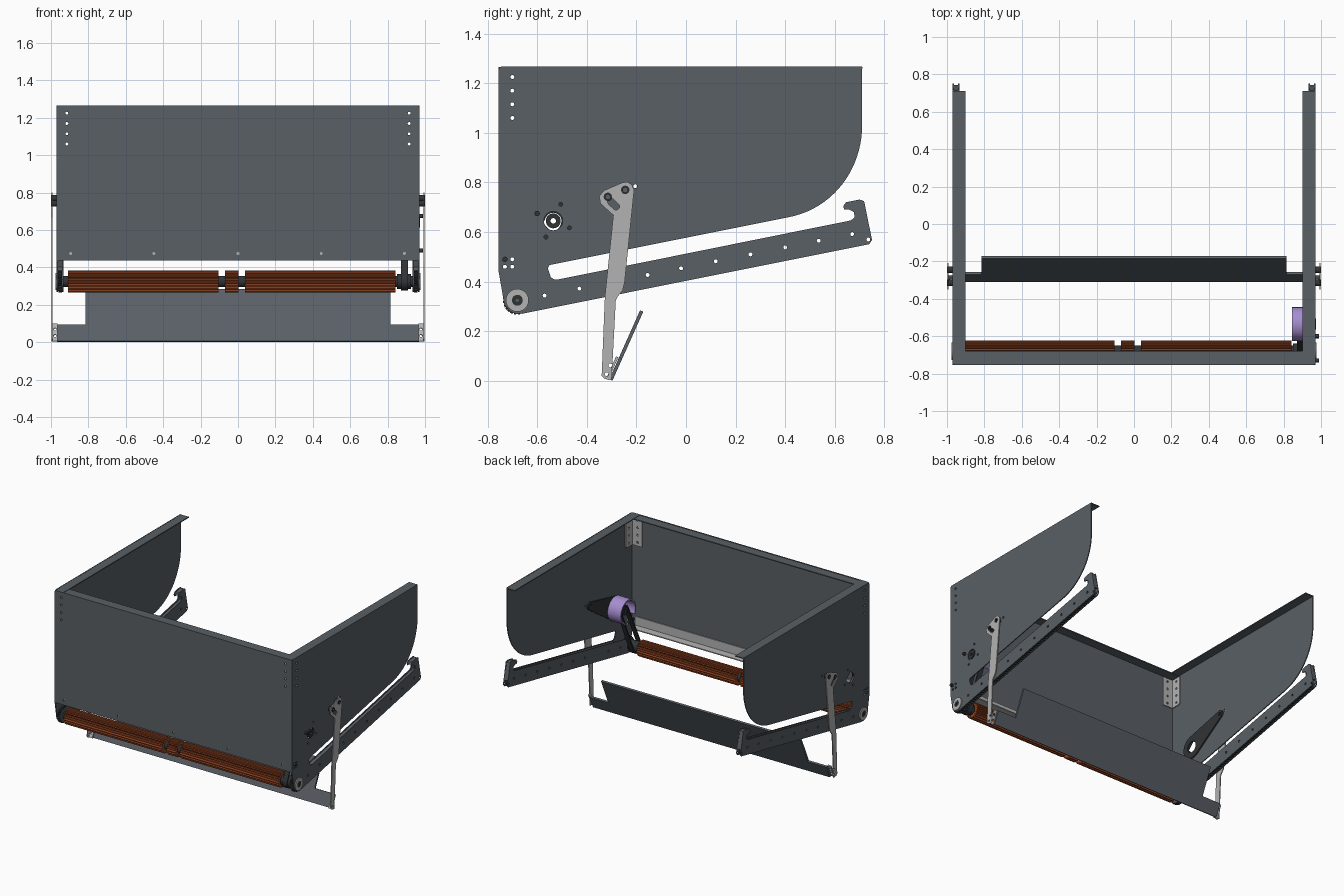
import bpy, math
from math import sin, cos, pi
from mathutils import Matrix, Vector

if "Cube" in bpy.data.objects:
    bpy.data.objects.remove(bpy.data.objects["Cube"])


def material(name, rgb):
    m = bpy.data.materials.new(name)
    m.diffuse_color = (*rgb, 1)
    m.use_nodes = True
    m.node_tree.nodes["Principled BSDF"].inputs["Base Color"].default_value = m.diffuse_color
    return m


SLATE = material("slate", (0.10, 0.115, 0.13))
DARK = material("dark", (0.03, 0.033, 0.036))
LIGHT = material("light", (0.45, 0.45, 0.45))
RUST = material("rust", (0.36, 0.07, 0.02))
LILAC = material("lilac", (0.38, 0.27, 0.62))


def axes(u, v, origin):
    u, v = Vector(u).normalized(), Vector(v).normalized()
    m = Matrix((u, v, u.cross(v))).transposed().to_4x4()
    m.translation = origin
    return m


def sheet(name, outline, holes, frame, thick, mat):
    """Flat filled outline with holes, extruded and placed in a frame."""
    cu = bpy.data.curves.new(name, 'CURVE')
    cu.dimensions, cu.fill_mode, cu.extrude = '2D', 'BOTH', thick / 2
    for loop in [outline] + holes:
        sp = cu.splines.new('POLY')
        sp.points.add(len(loop) - 1)
        for p, (a, b) in zip(sp.points, loop):
            p.co = (a, b, 0, 1)
        sp.use_cyclic_u = True
    tmp = bpy.data.objects.new(name, cu)
    bpy.context.collection.objects.link(tmp)
    dg = bpy.context.evaluated_depsgraph_get()
    me = bpy.data.meshes.new_from_object(tmp.evaluated_get(dg), depsgraph=dg)
    bpy.data.objects.remove(tmp)
    me.transform(frame)
    me.materials.clear()
    if mat:
        me.materials.append(mat)
    ob = bpy.data.objects.new(name, me)
    bpy.context.collection.objects.link(ob)
    return ob


def side(name, outline, holes, x0, x1, mat):
    """Profile in the y-z plane running from x0 to x1."""
    return sheet(name, outline, holes, axes((0, 1, 0), (0, 0, 1), ((x0 + x1) / 2, 0, 0)), abs(x1 - x0), mat)


def circle(y, z, r, n=24):
    return [(y + r * cos(2 * pi * i / n), z + r * sin(2 * pi * i / n)) for i in range(n)]


def dots(pts, r=0.008):
    return [circle(y, z, r, 12) for y, z in pts]


def hull(c1, r1, c2, r2, n=14):
    a = math.atan2(c2[1] - c1[1], c2[0] - c1[0])
    b = math.acos((r1 - r2) / math.dist(c1, c2))
    arc = lambda c, r, s, e: [(c[0] + r * cos(s + (e - s) * i / n), c[1] + r * sin(s + (e - s) * i / n)) for i in range(n + 1)]
    return arc(c1, r1, a + b, a + 2 * pi - b) + arc(c2, r2, a - b, a + b)


def box(name, x, y, z, mat):
    return side(name, [(y[0], z[0]), (y[1], z[0]), (y[1], z[1]), (y[0], z[1])], [], x[0], x[1], mat)


def bezier(p0, p1, p2, p3, n=20):
    return [tuple(sum(w * p[k] for w, p in zip(((1-t)**3, 3*t*(1-t)**2, 3*t*t*(1-t), t**3), (p0, p1, p2, p3)))
                  for k in (0, 1)) for t in [i / n for i in range(n + 1)]]


ROLL, MOTOR, PIVOT = (-0.68, 0.325), (-0.535, 0.645), (-0.245, 0.77)

# Outlines shared by both sides
hook = [(0.665, 0.647), (0.68, 0.66), (0.677, 0.68), (0.66, 0.69), (0.638, 0.69), (0.634, 0.705), (0.645, 0.72),
        (0.70, 0.731), (0.718, 0.725), (0.75, 0.568), (0.738, 0.551)]
nose = [(-0.655, 0.272), (-0.685, 0.27), (-0.71, 0.28), (-0.733, 0.31)]
panel = ([(-0.755, 1.255), (-0.745, 1.267), (0.71, 1.267)]
         + bezier((0.71, 1.03), (0.71, 0.86), (0.60, 0.695), (0.41, 0.659))
         + [(-0.55, 0.467), (-0.557, 0.455), (-0.545, 0.418), (-0.53, 0.408), (-0.51, 0.41)]
         + hook + nose + [(-0.755, 0.44)])
rail = hook + nose + [(-0.735, 0.335), (-0.71, 0.365), (-0.68, 0.375)]
rail_y = [-0.57, -0.43, -0.155, -0.02, 0.12, 0.26, 0.40, 0.535, 0.67]
rail_holes = dots([(y, 0.458 + 0.2 * y) for y in rail_y] + [(0.735, 0.57)])
corner_z = (1.06, 1.115, 1.17, 1.225)
panel_holes = rail_holes + dots(
    [(-0.70, z) for z in corner_z] + [(-0.73, 0.49), (-0.70, 0.49), (-0.73, 0.46), (-0.70, 0.46),
     (-0.565, 0.58), (-0.47, 0.617), (-0.505, 0.712), (-0.205, 0.785)])
arm = [(-0.35, 0.745), (-0.345, 0.715), (-0.293, 0.668), (-0.30, 0.60), (-0.327, 0.34), (-0.34, 0.02), (-0.328, 0.008),
       (-0.30, 0.003), (-0.283, 0.325), (-0.275, 0.34), (-0.255, 0.365), (-0.247, 0.40), (-0.209, 0.77),
       (-0.218, 0.79), (-0.235, 0.802), (-0.255, 0.80), (-0.33, 0.768)]
teeth = []
for i in range(66):
    y = -0.66 + i * 0.021
    for dy, dz in ((0, 0.012), (0.004, 0.001), (0.012, 0.001), (0.016, 0.012)):
        teeth.append((y + dy, 0.404 + 0.2 * (y + dy) + dz))
gear = [(ROLL[0] + r * cos(a), ROLL[1] + r * sin(a)) for i in range(24)
        for r, a in ((0.05, i * pi / 12), (0.058, (i + .3) * pi / 12), (0.058, (i + .6) * pi / 12))]

for s, tag in ((1, "right"), (-1, "left")):
    def X(*v): return [s * k for k in v]
    # Side panel with integral rail; motor opening is round on one side, square on the other
    opening = circle(*MOTOR, 0.038) if s > 0 else circle(*MOTOR, 0.05, 4)
    side(tag + "_panel", panel, panel_holes + [opening], *X(0.963, 0.97), SLATE)
    box(tag + "_top_flange", X(0.90, 0.968), (-0.752, 0.712), (1.259, 1.266), SLATE)
    # Inner rail plate, toothed strip and top strip
    side(tag + "_rail_inner", rail, rail_holes, *X(0.934, 0.94), SLATE)
    side(tag + "_toothed_strip", teeth + [(0.72, 0.578), (-0.66, 0.302)], [], *X(0.94, 0.963), DARK)
    side(tag + "_rail_top_strip", [(-0.52, 0.385), (0.70, 0.63), (0.70, 0.645), (-0.52, 0.403)], [], *X(0.94, 0.963), SLATE)
    side(tag + "_hook_end", [(0.73, 0.60), (0.744, 0.60), (0.714, 0.724), (0.70, 0.727), (0.645, 0.715), (0.64, 0.70), (0.70, 0.71)],
         [], *X(0.94, 0.963), SLATE)
    side(tag + "_gear", gear, [], *X(0.942, 0.961), DARK)
    # Axle bearing and cap
    side(tag + "_bearing", circle(*ROLL, 0.046), [circle(*ROLL, 0.022)], *X(0.97, 0.977), LIGHT)
    side(tag + "_axle_cap", circle(*ROLL, 0.022), [circle(*ROLL, 0.007, 6)], *X(0.96, 0.975), DARK)
    # Drive cover inside the panel, towards the arm pivot
    side(tag + "_drive_cover", hull(MOTOR, 0.085, PIVOT, 0.028), [circle(*MOTOR, 0.042), circle(*PIVOT, 0.012)],
         *X(0.952, 0.962), DARK)
    # Swing arm with pivot bushings
    slot = hull((-0.302, 0.722), 0.014, (-0.282, 0.703), 0.014, 8)
    side(tag + "_arm", arm, [slot, circle(*PIVOT, 0.014), circle(-0.315, 0.742, 0.012)]
         + dots([(-0.32, 0.027), (-0.305, 0.062)]), *X(0.991, 0.998), LIGHT)
    for c in (PIVOT, (-0.315, 0.742)):
        side(tag + "_pivot_bushing", circle(*c, 0.017), [circle(*c, 0.010)], *X(0.963, 1.0), DARK)
    # Tilted foot flange joining arm and blade
    foot = axes((1, 0, 0), (0, 0.125, 0.28), (s * 0.978, -0.318, 0.006))
    sheet(tag + "_foot", [(-0.013, 0), (0.013, 0), (0.013, 0.1), (-0.013, 0.1)],
          dots([(0, 0.03), (0, 0.068)]), foot, 0.01, LIGHT)
    # Inside corner bracket
    zc = (1.035, 1.25)
    side(tag + "_bracket_side", [(-0.747, zc[0]), (-0.675, zc[0]), (-0.665, zc[0] + .012), (-0.665, zc[1]), (-0.747, zc[1])],
         dots([(-0.70, z) for z in corner_z]), *X(0.956, 0.963), LIGHT)
    fr = axes((1, 0, 0), (0, 0, 1), (s * 0.92, -0.744, 0))
    sheet(tag + "_bracket_front", [(-0.042, zc[0]), (0.042, zc[0]), (0.042, zc[1]), (-0.042, zc[1])],
          dots([(-s * 0.005, z) for z in corner_z]), fr, 0.007, LIGHT)

# Front panel and its top flange
fr = axes((1, 0, 0), (0, 0, 1), (0, -0.7515, 0))
front_holes = dots([(s * 0.915, z) for s in (1, -1) for z in corner_z] + [(x, 0.475) for x in (-0.895, -0.45, 0, 0.445, 0.89)])
sheet("front_panel", [(-0.97, 0.437), (0.97, 0.437), (0.97, 1.255), (0.96, 1.266), (-0.96, 1.266), (-0.97, 1.255)],
      front_holes, fr, 0.007, SLATE)
box("front_top_flange", (-0.965, 0.965), (-0.752, -0.68), (1.256, 1.263), SLATE)

# Angle stiffener along the bottom of the front panel
side("front_stiffener", [(-0.748, 0.44), (-0.685, 0.44), (-0.685, 0.447), (-0.741, 0.447), (-0.741, 0.51), (-0.748, 0.51)],
     [], -0.93, 0.93, LIGHT)

# Ribbed roller in three lengths on a shaft
ribs = [(ROLL[0] + r * cos(a), ROLL[1] + r * sin(a)) for i in range(20)
        for r, a in ((0.045, i * pi / 10), (0.058, (i + .25) * pi / 10), (0.058, (i + .65) * pi / 10), (0.045, (i + .9) * pi / 10))]
for n, (a, b) in enumerate(((-0.91, -0.105), (-0.07, 0.003), (0.037, 0.842))):
    side("roller_%d" % (n + 1), ribs, [], a, b, RUST)
side("roller_shaft", circle(*ROLL, 0.03), [], -0.96, 0.96, DARK)

# Belt drive from motor to roller with its open guard
side("drive_pulley", circle(*ROLL, 0.04), [], 0.85, 0.925, DARK)
side("drive_belt", hull(ROLL, 0.048, MOTOR, 0.042), [hull(ROLL, 0.039, MOTOR, 0.033)], 0.872, 0.908, DARK)
side("motor_pulley", circle(*MOTOR, 0.030), [circle(*MOTOR, 0.011)], 0.87, 0.972, DARK)
angles = [math.radians(-70 + i * 280 / 32) for i in range(33)]
ring = lambda r, seq: [(MOTOR[0] + r * cos(a), MOTOR[1] + r * sin(a)) for a in seq]
side("belt_guard", ring(0.09, angles) + ring(0.08, angles[::-1]), [], 0.845, 0.952, LILAC)

# Small bolts standing off the right panel
for y, z in ((-0.60, 0.675), (-0.73, 0.49)):
    side("stud", circle(y, z, 0.011, 12), [], 0.94, 0.988, DARK)

# Tilted blade between the arms
blade = axes((1, 0, 0), (0, 0.125, 0.28), (0, -0.303, 0.0035))
half = [(0.968, 0), (0.968, 0.098), (0.815, 0.098), (0.815, 0.305)]
sheet("blade", half + [(-x, t) for x, t in half[::-1]], [], blade, 0.014, SLATE)

# Smooth round parts, keep sharp edges
for ob in bpy.context.scene.objects:
    ob.select_set(True)
    bpy.context.view_layer.objects.active = ob
bpy.ops.object.shade_smooth_by_angle(angle=math.radians(32))
